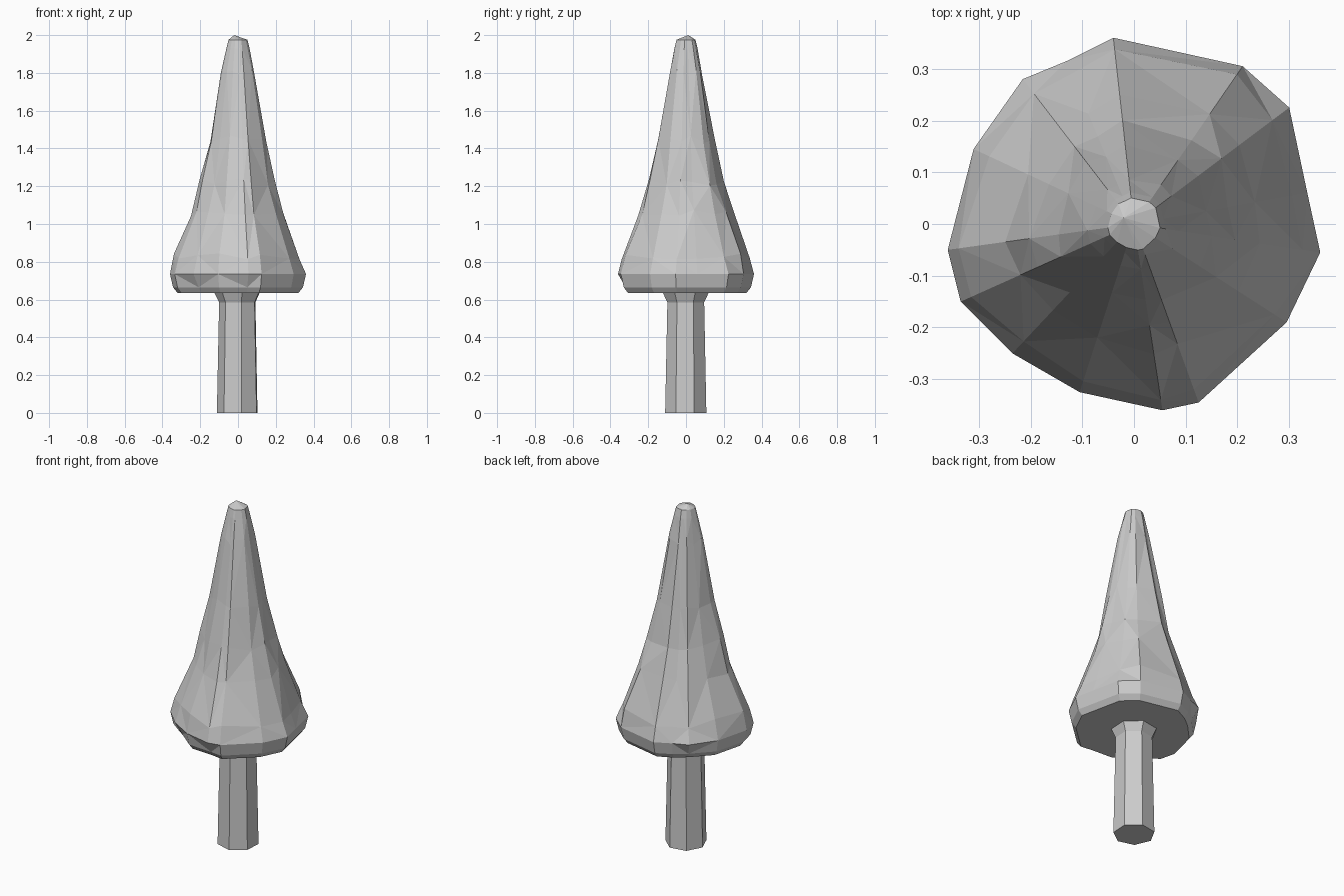
import bpy, math, random

if "Cube" in bpy.data.objects:
    bpy.data.objects.remove(bpy.data.objects["Cube"])

random.seed(4)


def add_mesh(name, verts, faces):
    mesh = bpy.data.meshes.new(name)
    mesh.from_pydata(verts, [], faces)
    mesh.update()
    obj = bpy.data.objects.new(name, mesh)
    bpy.context.collection.objects.link(obj)
    return obj


def loft(name, rings, peak=None):
    """Join equal rings with triangles; close the bottom and top."""
    n = len(rings[0])
    verts = [v for ring in rings for v in ring]
    faces = [list(range(n))[::-1]]
    for r in range(len(rings) - 1):
        for i in range(n):
            a, b = r * n + i, r * n + (i + 1) % n
            c, d = b + n, a + n
            faces += [(a, b, c), (a, c, d)] if (i + r) % 2 else [(a, b, d), (b, c, d)]
    top = (len(rings) - 1) * n
    if peak:
        verts.append(peak)
        faces += [(top + i, top + (i + 1) % n, len(verts) - 1) for i in range(n)]
    else:
        faces.append(list(range(top, top + n)))
    return add_mesh(name, verts, faces)


# Foliage: irregular plan outline, scaled up the height of the cone
outline = [(0.36, -0.055), (0.335, 0.06), (0.3, 0.225), (0.21, 0.305), (-0.04, 0.36),
           (-0.13, 0.315), (-0.215, 0.28), (-0.31, 0.145), (-0.36, -0.05),
           (-0.335, -0.15), (-0.235, -0.25), (-0.105, -0.325), (0.055, -0.36),
           (0.125, -0.345), (0.295, -0.19)]
profile = [(0.635, 0.89), (0.665, 0.955), (0.735, 1.0), (0.83, 0.925), (1.06, 0.68),
           (1.22, 0.55), (1.45, 0.42), (1.8, 0.245), (1.93, 0.17), (1.975, 0.14)]
notches = (6, 10, 12)
rings = []
for level, (z, s) in enumerate(profile):
    ring = []
    for i, (x, y) in enumerate(outline):
        f, h = s, z
        if level < 2 and i in notches:
            f *= 0.93
        if 3 <= level <= 7:
            f *= random.uniform(0.96, 1.03)
            h += random.uniform(-0.02, 0.02)
        ring.append((x * f, y * f, h))
    rings.append(ring)
loft("foliage", rings, peak=(-0.02, 0.012, 2.0))

# Trunk: tapered seven-sided post, flaring where it meets the foliage
trunk = []
for z, r in [(0, 0.112), (0.585, 0.1), (0.637, 0.125)]:
    angles = [math.radians(-80) + k * math.tau / 7 for k in range(7)]
    trunk.append([(r * math.cos(a), r * math.sin(a), z) for a in angles])
loft("trunk", trunk)
